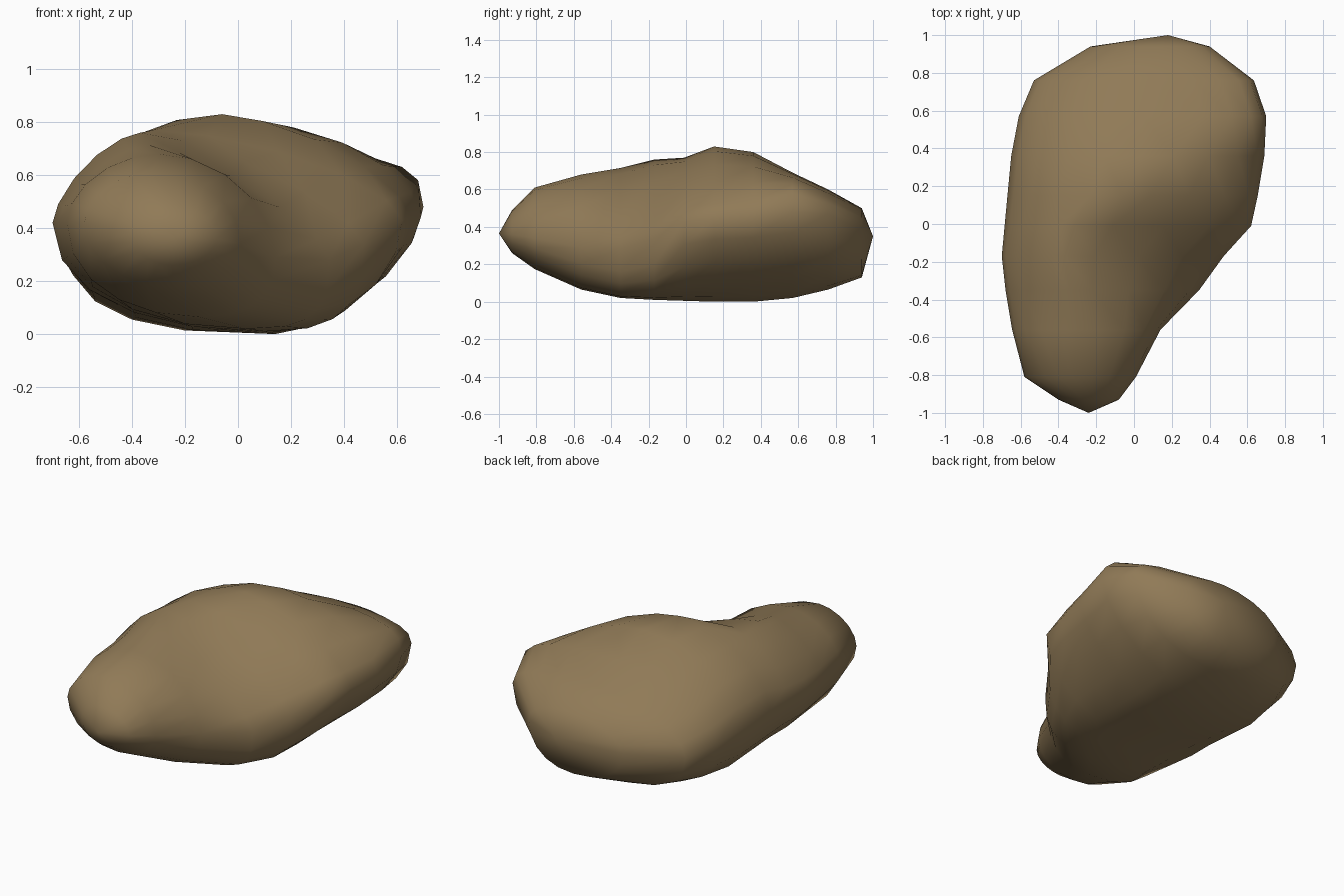
import bpy, bmesh, math

if "Cube" in bpy.data.objects:
    bpy.data.objects.remove(bpy.data.objects["Cube"])

# Boulder cross-sections from front to back: y, left x, right x, bottom z, top z, left-edge z,
# right-edge z, crest x, keel x, then upper-right, lower-left and lower-right fullness
SECTIONS = [
    (-0.93, -0.40, -0.08, 0.26, 0.49, 0.38, 0.36, -0.27, -0.25, 2.0, 2.0, 2.0),
    (-0.81, -0.58, 0.01, 0.175, 0.61, 0.42, 0.34, -0.33, -0.24, 2.0, 2.0, 2.0),
    (-0.56, -0.645, 0.14, 0.065, 0.68, 0.42, 0.29, -0.30, -0.15, 1.9, 2.1, 2.5),
    (-0.35, -0.68, 0.345, 0.02, 0.715, 0.42, 0.28, -0.34, 0.03, 1.35, 2.1, 3.0),
    (-0.17, -0.70, 0.475, 0.01, 0.76, 0.42, 0.34, -0.37, 0.10, 1.4, 2.2, 2.8),
    (-0.01, -0.685, 0.62, 0.005, 0.77, 0.42, 0.43, -0.32, 0.12, 1.55, 2.3, 1.9),
    (0.15, -0.67, 0.655, 0.0, 0.83, 0.41, 0.44, -0.06, 0.14, 1.5, 2.5, 1.65),
    (0.36, -0.65, 0.69, 0.0, 0.80, 0.39, 0.44, 0.04, 0.14, 1.75, 2.8, 1.55),
    (0.57, -0.61, 0.70, 0.02, 0.69, 0.36, 0.48, 0.05, 0.12, 3.2, 2.7, 1.65),
    (0.76, -0.53, 0.635, 0.065, 0.60, 0.32, 0.47, 0.10, 0.10, 2.6, 2.6, 2.0),
    (0.94, -0.23, 0.40, 0.13, 0.50, 0.34, 0.38, 0.14, 0.10, 2.2, 2.2, 2.2),
]
FRONT_TIP, BACK_TIP = (-0.24, -1.0, 0.365), (0.18, 1.0, 0.35)
SIDES = 20


def ring_points(y, xl, xr, zb, zt, zl, zr, xt, xb, n_ur, n_ll, n_lr):
    """Four unequal superellipse quarters joined into one closed outline."""
    n_ul = 1.5 if -0.4 < y < 0.1 else 1.85   # the mid-left shoulder is planar
    quarters = [
        ((xr, zr), (xt, zt), n_ur),
        ((xt, zt), (xl, zl), n_ul),
        ((xl, zl), (xb, zb), n_ll),
        ((xb, zb), (xr, zr), n_lr),
    ]
    pts, steps = [], SIDES // 4
    for q, (a, b, n) in enumerate(quarters):
        for i in range(steps):
            t = math.pi / 2 * i / steps
            c, s = math.cos(t) ** (2 / n), math.sin(t) ** (2 / n) if i else 0.0
            if q % 2 == 0:      # leaves a side edge: centre at (b.x, a.z)
                cx, cz = b[0], a[1]
            else:               # leaves crest or keel: centre at (a.x, b.z)
                cx, cz = a[0], b[1]
            pts.append((cx + (a[0] - cx) * c + (b[0] - cx) * s, y,
                        cz + (a[1] - cz) * c + (b[1] - cz) * s))
    return pts


# Loft the sections and close both ends at a tip
bm = bmesh.new()
rings = [[bm.verts.new(p) for p in ring_points(*s)] for s in SECTIONS]
for r0, r1 in zip(rings, rings[1:]):
    for i in range(SIDES):
        j = (i + 1) % SIDES
        bm.faces.new((r0[i], r0[j], r1[j], r1[i]))
for ring, tip in ((rings[0], FRONT_TIP), (rings[-1], BACK_TIP)):
    v = bm.verts.new(tip)
    for i in range(SIDES):
        bm.faces.new((ring[i], ring[(i + 1) % SIDES], v))
bmesh.ops.recalc_face_normals(bm, faces=bm.faces)
for f in bm.faces:
    f.smooth = True

mesh = bpy.data.meshes.new("boulder")
bm.to_mesh(mesh)
bm.free()
boulder = bpy.data.objects.new("boulder", mesh)
bpy.context.collection.objects.link(boulder)

# Brown stone colour
stone = bpy.data.materials.new("brown stone")
stone.diffuse_color = (0.28, 0.195, 0.095, 1)
stone.use_nodes = True
stone.node_tree.nodes["Principled BSDF"].inputs["Base Color"].default_value = stone.diffuse_color
mesh.materials.append(stone)
